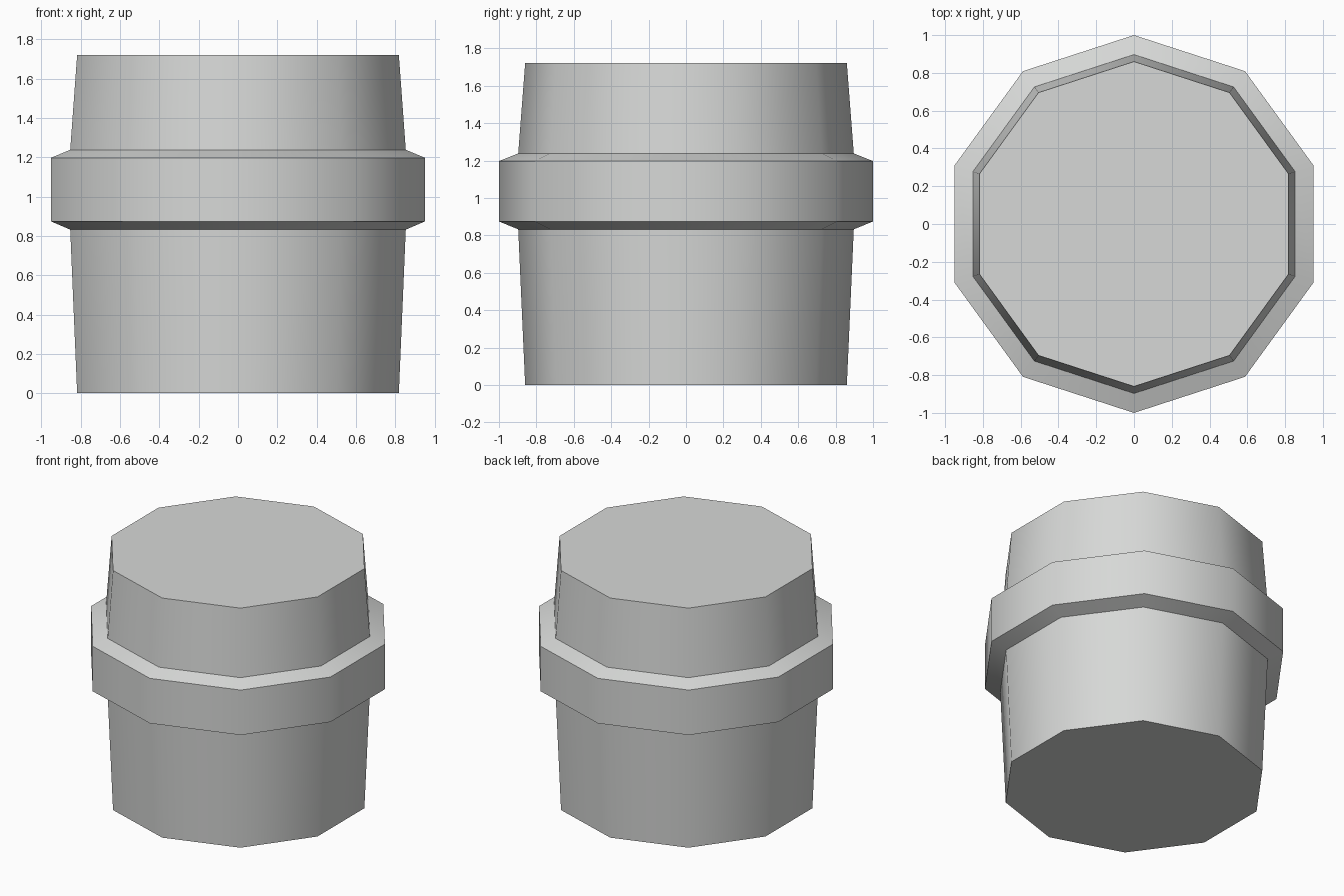
import bpy, bmesh, math

if "Cube" in bpy.data.objects:
    bpy.data.objects.remove(bpy.data.objects["Cube"])

SIDES = 10

# One flat colour
grey = bpy.data.materials.new("light_grey")
grey.diffuse_color = (0.68, 0.69, 0.68, 1.0)
grey.use_nodes = True
grey.node_tree.nodes["Principled BSDF"].inputs["Base Color"].default_value = grey.diffuse_color


def turned(name, profile):
    """Closed ten-sided solid from (radius, z) points, bottom to top."""
    bm = bmesh.new()
    rings = []
    for r, z in profile:
        ring = []
        for k in range(SIDES):
            a = math.pi / 2 + k * math.tau / SIDES
            ring.append(bm.verts.new((r * math.cos(a), r * math.sin(a), z)))
        rings.append(ring)
    for low, high in zip(rings, rings[1:]):
        for k in range(SIDES):
            n = (k + 1) % SIDES
            bm.faces.new((low[k], low[n], high[n], high[k]))
    bm.faces.new(rings[0][::-1])
    bm.faces.new(rings[-1])
    bmesh.ops.recalc_face_normals(bm, faces=bm.faces)
    mesh = bpy.data.meshes.new(name)
    bm.to_mesh(mesh)
    bm.free()
    mesh.materials.append(grey)
    obj = bpy.data.objects.new(name, mesh)
    bpy.context.collection.objects.link(obj)
    bpy.ops.object.select_all(action='DESELECT')
    obj.select_set(True)
    bpy.context.view_layer.objects.active = obj
    bpy.ops.object.shade_smooth_by_angle(angle=math.radians(45))
    return obj


# Tapered drum with a raised, chamfered band around its middle
turned("banded_drum", [
    (0.86, 0.0),      # base
    (0.897, 0.832),   # lower drum top
    (1.0, 0.874),     # band lower edge
    (1.0, 1.197),     # band upper edge
    (0.897, 1.238),   # upper drum bottom
    (0.86, 1.72),     # top
])
